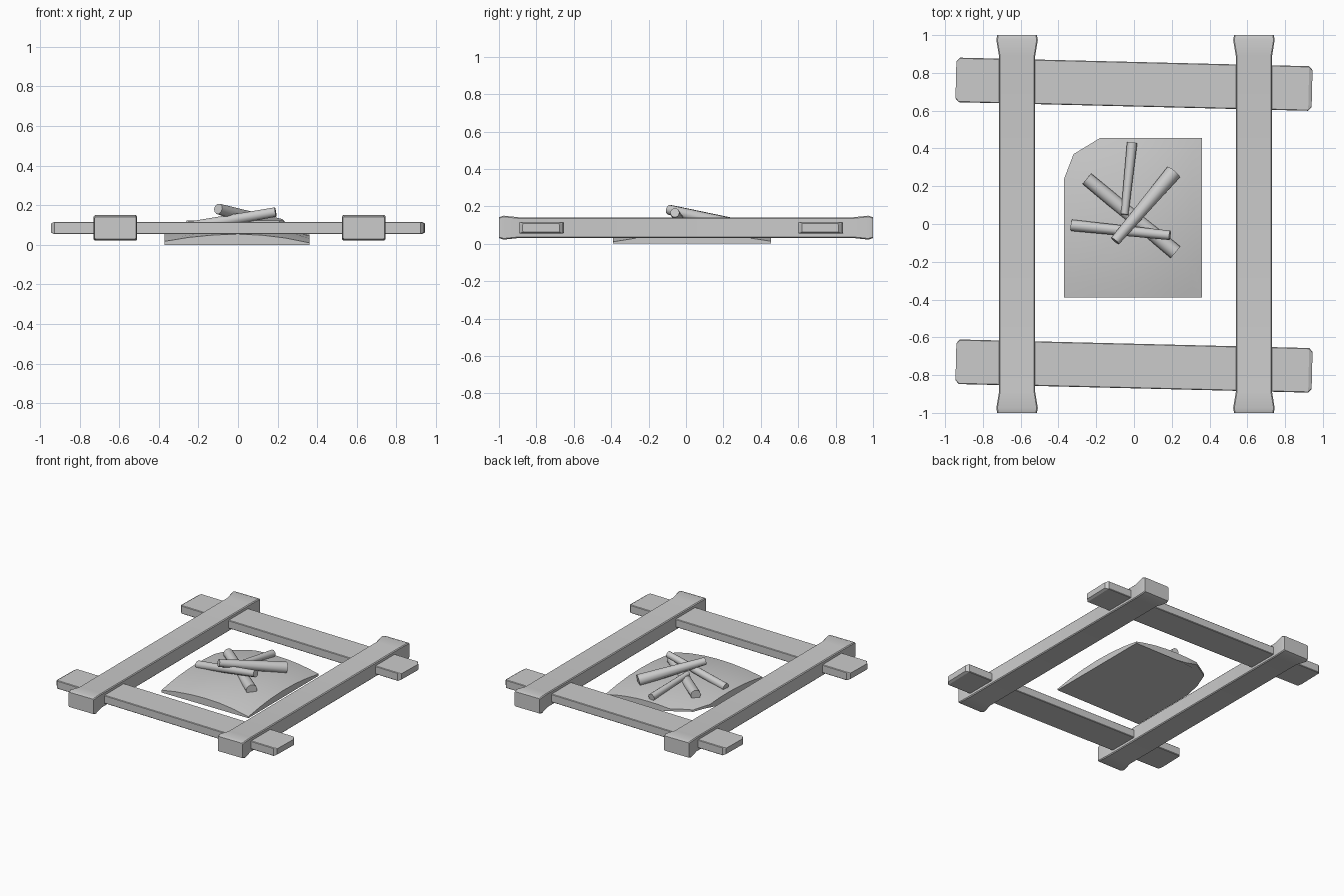
import bpy, bmesh, math
from mathutils import Vector

if "Cube" in bpy.data.objects:
    bpy.data.objects.remove(bpy.data.objects["Cube"])


def finish(name, bm, smooth=None):
    bmesh.ops.recalc_face_normals(bm, faces=bm.faces[:])
    me = bpy.data.meshes.new(name)
    bm.to_mesh(me)
    bm.free()
    ob = bpy.data.objects.new(name, me)
    bpy.context.collection.objects.link(ob)
    if smooth:
        bpy.ops.object.select_all(action='DESELECT')
        ob.select_set(True)
        bpy.context.view_layer.objects.active = ob
        bpy.ops.object.shade_smooth_by_angle(angle=math.radians(smooth))
    return ob


def loft(name, rings, smooth=None):
    """Skin equal-length closed rings and cap both ends."""
    bm = bmesh.new()
    vs = [[bm.verts.new(p) for p in ring] for ring in rings]
    n = len(rings[0])
    for a, b in zip(vs, vs[1:]):
        for i in range(n):
            j = (i + 1) % n
            bm.faces.new((a[i], a[j], b[j], b[i]))
    bm.faces.new(vs[0])
    bm.faces.new(vs[-1])
    return finish(name, bm, smooth)


def octagon(w, h, c):
    """Rectangle of half sizes w, h with cut corners."""
    return [(w, -h + c), (w, h - c), (w - c, h), (-w + c, h),
            (-w, h - c), (-w, -h + c), (-w + c, -h), (w - c, -h)]


# Long beams with flared ends
stations = [(-1, .105, .056), (-.975, .11, .064), (-.89, .096, .055),
            (.89, .096, .055), (.975, .11, .064), (1, .105, .056)]
for name, cx in (("left_beam", -.619), ("right_beam", .635)):
    loft(name, [[(cx + x, y, .086 + z) for x, z in octagon(w, h, .006)]
                for y, w, h in stations], 35)

# Flat cross planks passing through the beams, slightly skewed
stations = [(-.943, .098, .022), (-.925, .118, .031),
            (.925, .118, .031), (.943, .098, .022)]
for name, cy in (("front_plank", -.752), ("back_plank", .74)):
    ob = loft(name, [[(x, y, z) for y, z in octagon(w, h, .004)]
                     for x, w, h in stations])
    ob.location = (0, cy, .085)
    ob.rotation_euler.z = math.radians(-1.4)

# Low ash mound with one cut corner
outline = [(-.37, -.39), (0, -.39), (.36, -.39), (.36, .03), (.36, .455), (.09, .455),
           (-.18, .455), (-.32, .37), (-.37, .24), (-.37, -.08)]
edge = []
for i, p in enumerate(outline):
    q = outline[(i + 1) % len(outline)]
    for k in range(3):
        edge.append(Vector(p).lerp(Vector(q), k / 3))
centre = Vector((0, .04))


def height(p):
    u, v = p.x / .365, (p.y - .04) / .425
    return max(.006, .095 - (.035 if u < 0 else .045) * u * u - .04 * v * v)


def base(p):
    # the cut corner lifts off the ground a little
    return max(0, min(.03, (p.y - p.x - .5) * .25))


rings = [[(p.x, p.y, min(base(p), height(p) - .004)) for p in edge]]
for s in (1, .85, .65, .45, .25, .08):
    ring = [centre.lerp(p, s) for p in edge]
    rings.append([(p.x, p.y, height(p)) for p in ring])
loft("ash_mound", rings, 40)


# Tapered sticks piled on the mound
def stick(name, a, b, r1, r2, sides=10):
    a, b = Vector(a), Vector(b)
    q = (b - a).to_track_quat('Z', 'Y')
    rings = []
    for c, r in ((a, r1), (b, r2)):
        rings.append([c + q @ Vector((r * math.cos(t), r * math.sin(t), 0))
                      for t in (i * math.tau / sides for i in range(sides))])
    loft(name, rings, 40)


stick("stick_1", (-.25, .24, .09), (.22, -.15, .085), .036, .04)
stick("stick_2", (-.01, .43, .08), (-.05, .05, .125), .027, .02)
stick("stick_3", (.21, .275, .09), (-.1, -.09, .182), .043, .027)
stick("stick_4", (-.33, -.007, .075), (.19, -.06, .166), .03, .025)
